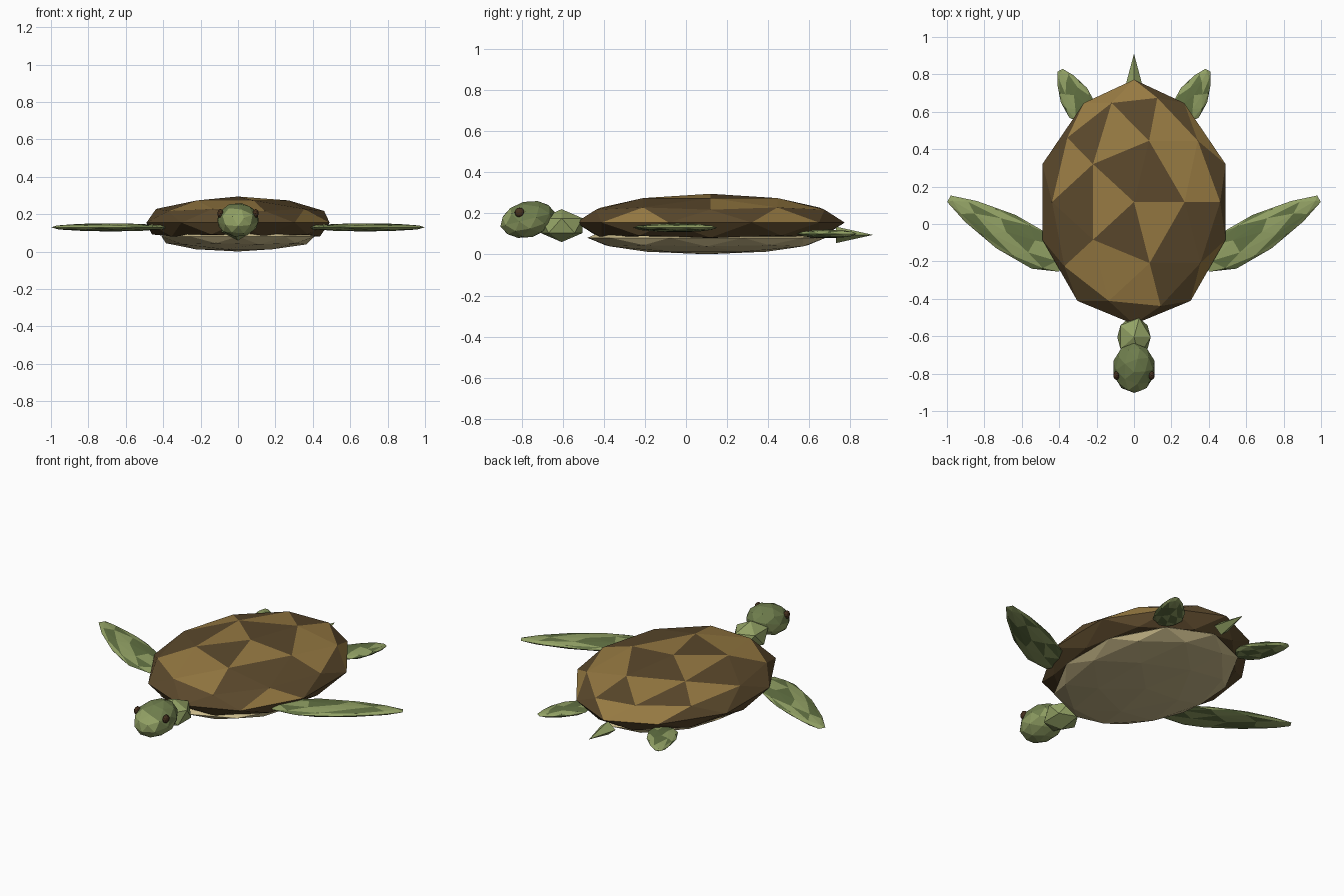
import bpy, bmesh, math, random
from mathutils import Matrix, Vector

cube = bpy.data.objects.get("Cube")
if cube:
    bpy.data.objects.remove(cube, do_unlink=True)


def material(name, rgb):
    m = bpy.data.materials.new(name)
    m.use_nodes = True
    m.diffuse_color = (*rgb, 1)
    m.node_tree.nodes["Principled BSDF"].inputs["Base Color"].default_value = (*rgb, 1)
    return m


LIGHT_BROWN = material("light_brown", (0.31, 0.195, 0.055))
DARK_BROWN = material("dark_brown", (0.105, 0.066, 0.025))
TAN = material("belly_tan", (0.60, 0.50, 0.26))
LIGHT_GREEN = material("light_green", (0.29, 0.36, 0.13))
DARK_GREEN = material("dark_green", (0.12, 0.165, 0.055))
HEAD_GREEN = material("head_green", (0.16, 0.21, 0.075))
EYE_BROWN = material("eye_brown", (0.06, 0.03, 0.013))


def finish(name, bm, mats):
    """Turn a bmesh into a flat shaded object."""
    bmesh.ops.recalc_face_normals(bm, faces=bm.faces[:])
    mesh = bpy.data.meshes.new(name)
    bm.to_mesh(mesh)
    bm.free()
    for m in mats:
        mesh.materials.append(m)
    ob = bpy.data.objects.new(name, mesh)
    bpy.context.collection.objects.link(ob)
    return ob


def ball(detail):
    bm = bmesh.new()
    bmesh.ops.create_icosphere(bm, subdivisions=detail, radius=1)
    return bm


def place(bm, loc, scale=(1, 1, 1), rot=None):
    turn = rot if rot else Matrix()
    bm.transform(Matrix.Translation(loc) @ turn @ Matrix.Diagonal((*scale, 1)))
    bm.normal_update()


def blob(name, mat, loc, scale, detail=2):
    bm = ball(detail)
    place(bm, loc, scale)
    return finish(name, bm, [mat])


# Shell: faceted dome, flattened below and slightly narrower at the back
bm = ball(2)
for v in bm.verts:
    v.co.z = max(v.co.z, -0.57)
    v.co.x *= 1 - 0.25 * max(0, v.co.y - 0.35)
place(bm, (0, 0.118, 0.155), (0.515, 0.654, 0.14))
upper = [f for f in bm.faces if f.normal.z > 0]
for f in bm.faces:
    f.material_index = 1
# Light plates, each picked by a spot on the dome
light_plates = [(.12, .01), (-.15, .11), (.235, .34), (-.09, .47), (-.34, .30),
                (.19, .52), (.36, .23), (-.09, -.235), (.03, -.35), (-.24, -.24),
                (0, .695), (-.13, .69), (-.25, .58), (.38, .47), (.38, -.23)]
for x, y in light_plates:
    spot = Vector((x, y))
    near = min(upper, key=lambda f: (f.calc_center_median().xy - spot).length)
    near.material_index = 0
finish("shell", bm, [LIGHT_BROWN, DARK_BROWN])

# Belly plate and neck
blob("belly_plate", TAN, (0, 0.10, 0.081), (0.43, 0.58, 0.08))
blob("neck", LIGHT_GREEN, (0, -0.605, 0.14), (0.10, 0.12, 0.08), detail=1)

# Head: tilted down, darker on the crown than on the face and throat
bm = ball(2)
place(bm, (0, -0.77, 0.17), (0.114, 0.137, 0.088), Matrix.Rotation(0.25, 4, 'X'))
for f in bm.faces:
    f.material_index = 1 if f.normal.y < -0.6 or f.normal.z < -0.1 else 0
finish("head", bm, [HEAD_GREEN, LIGHT_GREEN])


def flipper(name, side, tip, angle, length, width, thick, z, seed):
    """Tapered paddle ending at tip, mirrored by side, mottled towards the root."""
    random.seed(seed)
    bm = ball(2)
    for f in bm.faces:
        dark = random.random() < 0.5 and f.calc_center_median().x < 0.5
        f.material_index = 1 if dark else 0
    for v in bm.verts:
        v.co.y *= 1 - 0.4 * v.co.x
    a = math.radians(angle)
    reach = 0.951 * length
    centre = (tip[0] - reach * math.cos(a), tip[1] - reach * math.sin(a), z)
    place(bm, centre, (length, width, thick), Matrix.Rotation(a, 4, 'Z'))
    bm.transform(Matrix.Diagonal((side, 1, 1, 1)))
    return finish(name, bm, [LIGHT_GREEN, DARK_GREEN])


# Paired parts
for side, label in ((1, "left"), (-1, "right")):
    flipper("front_flipper_" + label, side, (0.989, 0.135), 30, 0.37, 0.103, 0.022, 0.13, 7)
    flipper("rear_flipper_" + label, side, (0.395, 0.822), 61, 0.16, 0.08, 0.021, 0.1, 11)
    blob("eye_" + label, EYE_BROWN, (side * 0.094, -0.81, 0.204), (0.016, 0.024, 0.024))

# Tail: small four sided spike pointing back
bm = bmesh.new()
bmesh.ops.create_cone(bm, cap_ends=True, segments=4, radius1=0.04, radius2=0, depth=0.18)
place(bm, (0, 0.82, 0.095), (1.2, 1, 1), Matrix.Rotation(-math.pi / 2, 4, 'X'))
bmesh.ops.remove_doubles(bm, verts=bm.verts[:], dist=0.0001)
finish("tail", bm, [LIGHT_GREEN])
